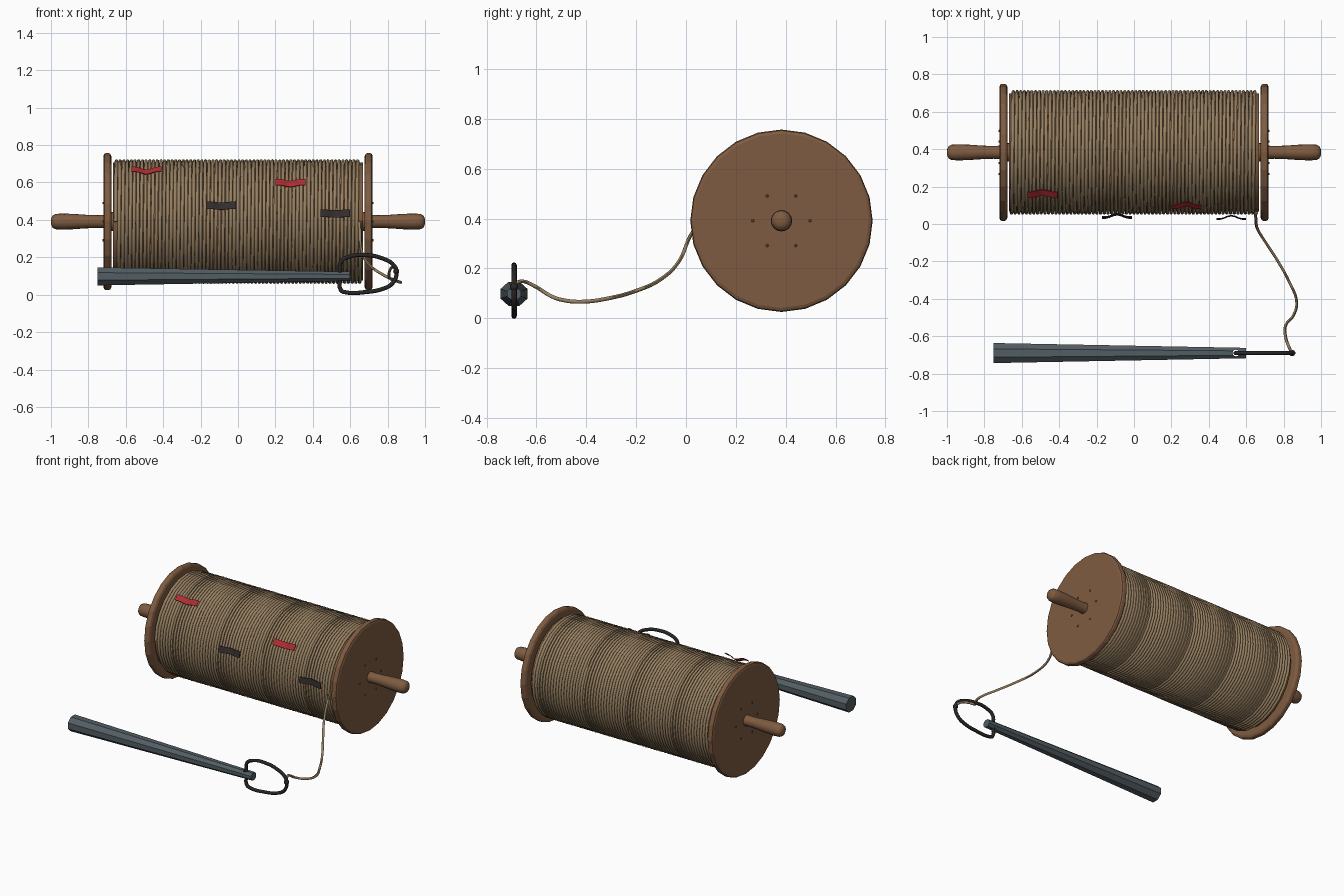
import bpy, bmesh, math
from mathutils import Vector, Matrix

cube = bpy.data.objects.get("Cube")
if cube:
    bpy.data.objects.remove(cube, do_unlink=True)


def material(name, r, g, b):
    m = bpy.data.materials.new(name)
    m.use_nodes = True
    m.diffuse_color = (r, g, b, 1)
    node = m.node_tree.nodes["Principled BSDF"]
    node.inputs["Base Color"].default_value = (r, g, b, 1)
    node.inputs["Roughness"].default_value = 0.8
    return m


WOOD = material("brown wood", 0.21, 0.105, 0.052)
ROPE = material("tan rope", 0.31, 0.215, 0.12)
STEEL = material("grey steel", 0.085, 0.11, 0.125)
IRON = material("black iron", 0.022, 0.019, 0.019)
RED = material("red tape", 0.42, 0.025, 0.03)
DARK = material("dark tape", 0.035, 0.027, 0.027)

AXIS = Vector((0, 0.383, 0.391))     # centre of the reel
STAKE = Vector((0, -0.69, 0.098))    # centre line of the stake


def finish(bm, name, mat, smooth=None):
    bmesh.ops.recalc_face_normals(bm, faces=bm.faces)
    mesh = bpy.data.meshes.new(name)
    bm.to_mesh(mesh)
    bm.free()
    ob = bpy.data.objects.new(name, mesh)
    bpy.context.collection.objects.link(ob)
    mesh.materials.append(mat)
    if smooth:
        select(ob)
        bpy.ops.object.shade_smooth_by_angle(angle=math.radians(smooth))
    return ob


def select(ob):
    bpy.ops.object.select_all(action="DESELECT")
    ob.select_set(True)
    bpy.context.view_layer.objects.active = ob


def lathe_x(name, profile, sides, mat, centre, smooth=None, turn=0.0, squash=1.0):
    """Turn a profile of (x, radius) pairs about a line along x."""
    bm = bmesh.new()
    rings = []
    for x, r in profile:
        ring = []
        for i in range(sides):
            a = math.tau * (i + turn) / sides
            ring.append(bm.verts.new(centre + Vector((x, r * math.sin(a), squash * r * math.cos(a)))))
        rings.append(ring)
    for a, b in zip(rings, rings[1:]):
        for i in range(sides):
            j = (i + 1) % sides
            bm.faces.new((a[i], a[j], b[j], b[i]))
    bm.faces.new(rings[0])
    bm.faces.new(rings[-1])
    return finish(bm, name, mat, smooth)


def tube(name, points, radius, mat, kind="POLY", closed=False, detail=1):
    """Sweep a round section along a path and turn it into a mesh."""
    curve = bpy.data.curves.new(name, "CURVE")
    curve.dimensions = "3D"
    curve.bevel_depth = radius
    curve.bevel_resolution = detail
    curve.use_fill_caps = not closed
    curve.resolution_u = 5
    s = curve.splines.new(kind)
    if kind == "POLY":
        s.points.add(len(points) - 1)
        for p, co in zip(s.points, points):
            p.co = (*co, 1)
    else:
        s.bezier_points.add(len(points) - 1)
        for p, co in zip(s.bezier_points, points):
            p.co = co
            p.handle_left_type = p.handle_right_type = "AUTO"
    s.use_cyclic_u = closed
    ob = bpy.data.objects.new(name, curve)
    bpy.context.collection.objects.link(ob)
    curve.materials.append(mat)
    select(ob)
    bpy.ops.object.convert(target="MESH")
    ob = bpy.context.object
    bpy.ops.object.shade_smooth_by_angle(angle=math.radians(60))
    return ob


# Reel: drum, end discs, hubs, handles and screws
lathe_x("drum", [(-0.668, 0.315), (0.668, 0.315)], 24, WOOD, AXIS, 30)
disc = [(0.677, 0.35), (0.683, 0.362), (0.69, 0.366), (0.708, 0.366), (0.715, 0.362), (0.72, 0.35)]
handle = [(0.715, 0.036), (0.75, 0.034), (0.81, 0.036), (0.88, 0.041), (0.94, 0.043),
          (0.975, 0.041), (0.99, 0.034), (0.998, 0.02), (1.0, 0.006)]
for side, word in ((1, "left"), (-1, "right")):
    def flip(profile):
        return [(side * x, r) for x, r in profile]
    lathe_x(word + "_disc", flip(disc), 24, WOOD, AXIS)
    lathe_x(word + "_hub", flip([(0.66, 0.05), (0.68, 0.05)]), 16, WOOD, AXIS, 30)
    lathe_x(word + "_handle", flip(handle), 16, WOOD, AXIS, 40)
    for k in range(6):
        a = math.tau * k / 6
        spot = AXIS + 0.115 * Vector((0, math.cos(a), math.sin(a)))
        lathe_x(f"{word}_screw_{k + 1}", flip([(0.715, 0.006), (0.723, 0.006), (0.725, 0.003)]),
                8, WOOD, spot)

# Wound rope: one long helix
TURNS, STEPS = 66, 24
coil = []
for i in range(TURNS * STEPS + 1):
    a = math.tau * i / STEPS - math.pi / 2
    x = -0.655 + 1.31 * i / (TURNS * STEPS)
    coil.append(AXIS + Vector((x, 0.324 * math.sin(a), 0.324 * math.cos(a))))
tube("wound_rope", coil, 0.0095, ROPE)

# Loose rope end running to the ring
tail = [(0.65, 0.06, 0.39), (0.652, 0.02, 0.335), (0.662, -0.03, 0.225), (0.705, -0.1, 0.157),
        (0.77, -0.2, 0.11), (0.83, -0.31, 0.08), (0.87, -0.42, 0.066), (0.852, -0.49, 0.072),
        (0.812, -0.54, 0.088), (0.812, -0.61, 0.13), (0.83, -0.66, 0.148), (0.845, -0.69, 0.135)]
tube("loose_rope", tail, 0.008, ROPE, "BEZIER")

# Tapered octagonal stake with a drilled eye
stake = lathe_x("stake", [(-0.75, 0.058), (0.6, 0.03)], 8, STEEL, STAKE, turn=0.5, squash=0.9)
bm = bmesh.new()
bmesh.ops.create_cone(bm, cap_ends=True, segments=12, radius1=0.018, radius2=0.018, depth=0.3,
                      matrix=Matrix.Translation(STAKE + Vector((0.545, 0, 0))))
cutter = finish(bm, "eye_cutter", STEEL)
cut = stake.modifiers.new("eye", "BOOLEAN")
cut.operation = "DIFFERENCE"
cut.object = cutter
select(stake)
bpy.ops.object.modifier_apply(modifier="eye")
bpy.data.objects.remove(cutter, do_unlink=True)

# Wire ring through the eye, with a knot where the rope is tied
ring = [(0.548, 0.10), (0.55, 0.175), (0.6, 0.205), (0.68, 0.212), (0.77, 0.195), (0.835, 0.155),
        (0.848, 0.115), (0.825, 0.06), (0.77, 0.03), (0.68, 0.014), (0.58, 0.012), (0.55, 0.025)]
tube("wire_ring", [(x, STAKE.y, z) for x, z in ring], 0.011, IRON, "BEZIER", True, 2)
bm = bmesh.new()
bmesh.ops.create_uvsphere(bm, u_segments=10, v_segments=6, radius=0.017,
                          matrix=Matrix.Translation((0.846, STAKE.y, 0.125)))
finish(bm, "ring_knot", IRON, 60)


def marker(name, x, angle, mat):
    """Thin tape tag lying on the rope, with its ends lifted."""
    a = math.radians(angle)
    out = Vector((0, -math.cos(a), math.sin(a)))
    up = Vector((0, math.sin(a), math.cos(a)))
    bm = bmesh.new()
    rows = []
    for i in range(9):
        t = i / 4 - 1
        lift = 0.339 + 0.018 * math.sin(min(abs(t) * 1.3, 1) * math.pi / 2) ** 2
        mid = AXIS + Vector((x + 0.08 * t, 0, 0)) + out * lift
        rows.append([bm.verts.new(mid + up * h + out * d)
                     for h, d in ((-0.02, 0), (0.02, 0), (0.02, 0.004), (-0.02, 0.004))])
    for p, q in zip(rows, rows[1:]):
        for k in range(4):
            bm.faces.new((p[k], p[(k + 1) % 4], q[(k + 1) % 4], q[k]))
    bm.faces.new(rows[0])
    bm.faces.new(rows[-1])
    finish(bm, name, mat, 30)


marker("red_marker_1", -0.49, 51, RED)
marker("red_marker_2", 0.28, 36, RED)
marker("dark_marker_1", -0.09, 14, DARK)
marker("dark_marker_2", 0.52, 7, DARK)
